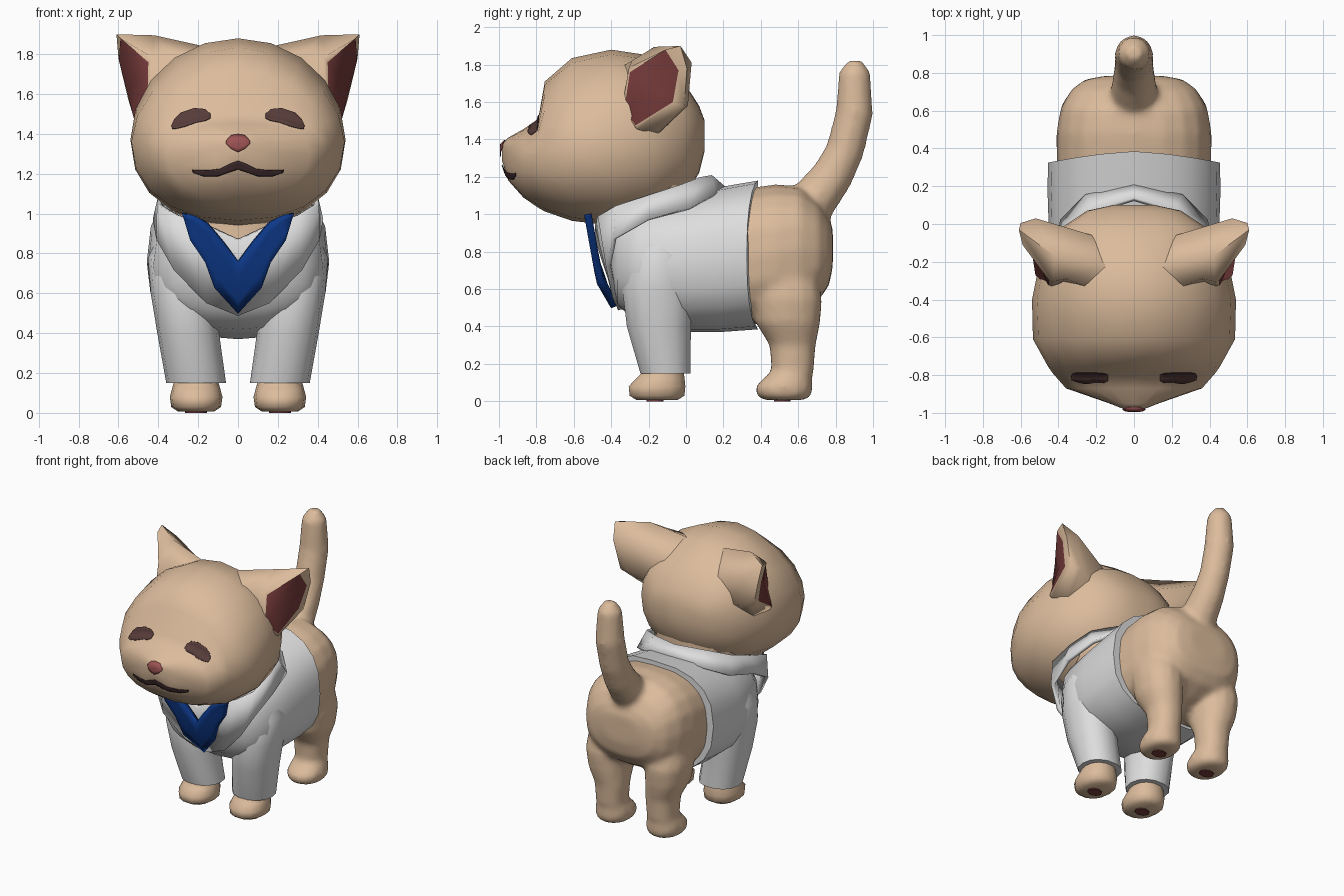
import bpy, bmesh, math
from mathutils import Vector
from mathutils.bvhtree import BVHTree

if "Cube" in bpy.data.objects:
    bpy.data.objects.remove(bpy.data.objects["Cube"])


def mat(name, rgb):
    m = bpy.data.materials.new(name)
    m.diffuse_color = (*rgb, 1)
    m.use_nodes = True
    m.node_tree.nodes["Principled BSDF"].inputs["Base Color"].default_value = m.diffuse_color
    return m


FUR = mat("tan fur", (0.72, 0.505, 0.335))
CLOTH = mat("light grey cloth", (0.73, 0.73, 0.73))
BLUE = mat("tie blue", (0.004, 0.04, 0.25))
RED = mat("dark ear red", (0.19, 0.045, 0.045))
PINK = mat("nose pink", (0.33, 0.085, 0.085))
BROWN = mat("eye brown", (0.095, 0.045, 0.042))
DARK = mat("mouth brown", (0.05, 0.024, 0.026))


def activate(ob):
    bpy.ops.object.select_all(action='DESELECT')
    ob.select_set(True)
    bpy.context.view_layer.objects.active = ob


def finish(name, bm, mats, mirror=False, thick=0, angle=60):
    me = bpy.data.meshes.new(name)
    bmesh.ops.recalc_face_normals(bm, faces=bm.faces)
    bm.to_mesh(me)
    bm.free()
    for m in mats:
        me.materials.append(m)
    ob = bpy.data.objects.new(name, me)
    bpy.context.collection.objects.link(ob)
    activate(ob)
    bpy.ops.object.shade_smooth_by_angle(angle=math.radians(angle))
    if mirror:
        ob.modifiers.new("Mirror", 'MIRROR')
    if thick:
        s = ob.modifiers.new("Thickness", 'SOLIDIFY')
        s.thickness, s.offset = thick, 0
    return ob


def loft_bm(rings):
    """Closed skin through rings of equal point count; returns bmesh and first cap."""
    bm = bmesh.new()
    vs = [[bm.verts.new(p) for p in r] for r in rings]
    n = len(vs[0])
    for a, b in zip(vs, vs[1:]):
        for i in range(n):
            bm.faces.new((a[i], a[(i + 1) % n], b[(i + 1) % n], b[i]))
    first = bm.faces.new(vs[0])
    bm.faces.new(vs[-1])
    return bm, first


def unit_ring(n, p, p_top=None):
    """Superellipse points, optionally with another exponent for the upper half."""
    out = []
    for i in range(n):
        t = 2 * math.pi * i / n
        c, s = math.cos(t), math.sin(t)
        e = p_top if p_top and s > 0 else p
        out.append((math.copysign(abs(c) ** (2 / e), c), math.copysign(abs(s) ** (2 / e), s)))
    return out


def y_ring(y, low, high, hw, wide=None, p=2.3, p_top=None, n=20):
    """Upright ring across the body at depth y."""
    w = (low + high) / 2 if wide is None else wide
    return [Vector((hw * c, y, w + s * ((high - w) if s > 0 else (w - low)))) for c, s in unit_ring(n, p, p_top)]


def z_ring(z, cx, cy, rx, ry, p=2.2, n=14):
    """Level ring around a limb at height z."""
    return [Vector((cx + rx * c, cy + ry * s, z)) for c, s in unit_ring(n, p)]


def strip_bm(top, bottom, rows=1, place=lambda v: v):
    """Sheet between two matching point rows."""
    bm = bmesh.new()
    cols = [[bm.verts.new(place(Vector(a).lerp(Vector(b), k / rows))) for k in range(rows + 1)]
            for a, b in zip(top, bottom)]
    for a, b in zip(cols, cols[1:]):
        for k in range(rows):
            bm.faces.new((a[k], a[k + 1], b[k + 1], b[k]))
    return bm


# Head
head = [y_ring(*r) for r in (
    (-0.985, 1.29, 1.375, 0.04, 1.34), (-0.95, 1.18, 1.41, 0.13, 1.32), (-0.87, 1.09, 1.455, 0.36, 1.30),
    (-0.79, 1.035, 1.51, 0.43, 1.32, 2.2), (-0.755, 1.015, 1.71, 0.455, 1.35, 2.2, 2.0),
    (-0.61, 0.965, 1.835, 0.535, 1.36, 2.2, 1.8), (-0.40, 0.94, 1.88, 0.54, 1.37, 2.2, 2.0),
    (-0.20, 0.97, 1.85, 0.50, 1.38, 2.2, 2.0), (-0.02, 1.08, 1.72, 0.385, 1.42),
    (0.07, 1.22, 1.58, 0.25, 1.43), (0.10, 1.34, 1.50, 0.11, 1.43))]
bm, _ = loft_bm(head)
bmesh.ops.triangulate(bm, faces=bm.faces)
tree = BVHTree.FromBMesh(bm)
finish("head", bm, [FUR])

# Neck
finish("neck", loft_bm([z_ring(0.85, 0, -0.17, 0.29, 0.26), z_ring(1.1, 0, -0.17, 0.33, 0.23),
                        z_ring(1.3, 0, -0.20, 0.37, 0.26)])[0], [FUR])

# Ears: dark opening, rim, back, root inside the head
ear = [
    [(.59, -.11, 1.88), (.598, -.04, 1.77), (.553, -.07, 1.60), (.522, -.27, 1.475), (.455, -.33, 1.56), (.45, -.30, 1.76)],
    [(.61, -.03, 1.90), (.60, .005, 1.78), (.55, -.01, 1.57), (.515, -.26, 1.455), (.44, -.345, 1.56), (.43, -.305, 1.785)],
    [(.42, -.17, 1.895), (.52, .03, 1.81), (.48, .01, 1.58), (.45, -.16, 1.42), (.40, -.33, 1.50), (.36, -.29, 1.82)],
    [(.15, -.22, 1.835), (.22, -.06, 1.70), (.26, -.08, 1.50), (.33, -.18, 1.40), (.30, -.33, 1.50), (.18, -.36, 1.78)]]
bm, cap = loft_bm(ear)
cap.material_index = 1
poked = bmesh.ops.poke(bm, faces=[cap])
for f in poked["faces"]:
    f.material_index = 1
poked["verts"][0].co.x -= 0.02
finish("ears", bm, [FUR, RED], mirror=True, angle=70)


# Face details laid on the head as thin plates
def on_face(v):
    hit = tree.ray_cast(Vector((v.x, -2, v.y)), Vector((0, 1, 0)))[0]
    return Vector((v.x, hit.y - 0.007, v.y))


def resample(pts, n=4):
    out = [Vector(pts[0])]
    for a, b in zip(pts, pts[1:]):
        out += [Vector(a).lerp(Vector(b), (k + 1) / n) for k in range(n)]
    return out


def face_plate(name, top, bottom, m):
    finish(name, strip_bm(resample(top), resample(bottom), 4, on_face), [m], mirror=True, thick=0.004)


face_plate("eyes", [(.138, 1.50), (.165, 1.525), (.22, 1.53), (.285, 1.508), (.32, 1.475), (.333, 1.44)],
           [(.138, 1.48), (.16, 1.468), (.21, 1.458), (.265, 1.438), (.305, 1.428), (.33, 1.425)], BROWN)
face_plate("mouth", [(0, 1.265), (.04, 1.25), (.09, 1.225), (.15, 1.217), (.23, 1.22)],
           [(0, 1.222), (.05, 1.205), (.10, 1.188), (.17, 1.187), (.225, 1.205)], DARK)
face_plate("nose", [(0, 1.398), (.035, 1.393), (.06, 1.365)], [(0, 1.308), (.035, 1.325), (.06, 1.35)], PINK)

# Jacket torso, with the back hem bending forward at the sides
torso = [y_ring(*r) for r in (
    (-0.40, 0.62, 0.92, 0.22, None, 2.6), (-0.365, 0.51, 0.98, 0.34, None, 2.6), (-0.25, 0.42, 1.06, 0.425, None, 2.5),
    (0.0, 0.37, 1.11, 0.452, None, 2.5), (0.18, 0.37, 1.145, 0.458, None, 2.5), (0.385, 0.385, 1.18, 0.455, None, 2.5))]
for p in torso[-1]:
    p.y -= 0.06 * (abs(p.x) / 0.455) ** 1.5
finish("jacket", loft_bm(torso)[0], [CLOTH], angle=50)

# Sleeves
finish("sleeves", loft_bm([z_ring(*r) for r in (
    (0.15, .21, -.11, .15, .137), (0.40, .25, -.145, .155, .175), (0.60, .275, -.15, .163, .195),
    (0.78, .28, -.14, .172, .17), (0.95, .26, -.13, .11, .10))])[0], [CLOTH], mirror=True, angle=50)


# Legs with paws and dark pads
def leg(name, cy, upper):
    paw = [(0.006, .21, cy, .09, .11), (0.03, .21, cy, .125, .15), (0.08, .21, cy, .132, .155),
           (0.125, .21, cy + .02, .12, .13)]
    finish(name + "_pads", loft_bm([z_ring(z, .21, cy - .01, .055, .045, 2, 8) for z in (0, 0.009)])[0],
           [RED], mirror=True)
    return finish(name, loft_bm([z_ring(*r) for r in paw + upper])[0], [FUR], mirror=True)


leg("front_legs", -0.155, [(0.16, .21, -.12, .11, .11), (0.4, .22, -.12, .11, .11)])
rear = leg("rear_legs", 0.525, [(0.16, .21, .57, .108, .113), (0.30, .21, .57, .118, .125), (0.42, .235, .545, .145, .175),
                                (0.55, .245, .54, .155, .19), (0.75, .235, .52, .14, .16), (0.9, .22, .50, .09, .10)])

# Body behind the jacket
body = finish("body", loft_bm([y_ring(*r, None, 2.5) for r in (
    (0.10, 0.42, 1.08, 0.40), (0.33, 0.405, 1.14, 0.41), (0.48, 0.43, 1.16, 0.412), (0.61, 0.48, 1.15, 0.39),
    (0.71, 0.54, 1.07, 0.335), (0.765, 0.62, 0.98, 0.26), (0.785, 0.72, 0.92, 0.15))])[0], [FUR])

# Tail
path = [(0.62, 0.95, .11), (0.70, 1.10, .125), (0.785, 1.21, .112), (0.85, 1.34, .103), (0.90, 1.54, .102),
        (0.902, 1.76, .085), (0.905, 1.822, .04)]
rings = []
for i, (y, z, r) in enumerate(path):
    a, b = path[max(i - 1, 0)], path[min(i + 1, len(path) - 1)]
    ang = math.atan2(b[1] - a[1], b[0] - a[0])
    side = Vector((0, math.sin(ang), -math.cos(ang)))
    rings.append([Vector((r * c, y, z)) + side * r * s for c, s in unit_ring(12, 2)])
tail = finish("tail", loft_bm(rings)[0], [FUR])

# Blend body, rear legs and tail into one smooth skin
activate(rear)
bpy.ops.object.convert(target='MESH')
activate(body)
rear.select_set(True)
tail.select_set(True)
bpy.ops.object.join()
body.name = "hindquarters"
rm = body.modifiers.new("Blend", 'REMESH')
rm.mode, rm.voxel_size, rm.use_smooth_shade = 'VOXEL', 0.02, True
sm = body.modifiers.new("Soften", 'SMOOTH')
sm.factor, sm.iterations = 0.5, 8

# Collar with bib front
finish("collar", strip_bm(
    [(0, .13, 1.20), (.20, .07, 1.19), (.34, -.04, 1.15), (.385, -.20, 1.10), (.395, -.37, 1.045),
     (.30, -.46, .99), (.15, -.475, .94), (0, -.475, .87)],
    [(0, .20, 1.14), (.25, .15, 1.10), (.38, .02, 1.03), (.415, -.20, .97), (.40, -.38, .87),
     (.32, -.415, .72), (.16, -.38, .555), (0, -.35, .49)]), [CLOTH], mirror=True, thick=0.026, angle=35)

# Tie, curving back with the bib at its tip
finish("tie", strip_bm(
    [(.28, 1.0), (.22, .995), (.15, .95), (.07, .855), (0, .76)],
    [(.27, .97), (.24, .87), (.165, .76), (.12, .635), (0, .505)], 4,
    lambda v: Vector((v.x, -0.518 + (0.96 - v.y) * 0.18 + max(0, 0.64 - v.y) * 0.4, v.y))),
    [BLUE], mirror=True, thick=0.04, angle=40)
